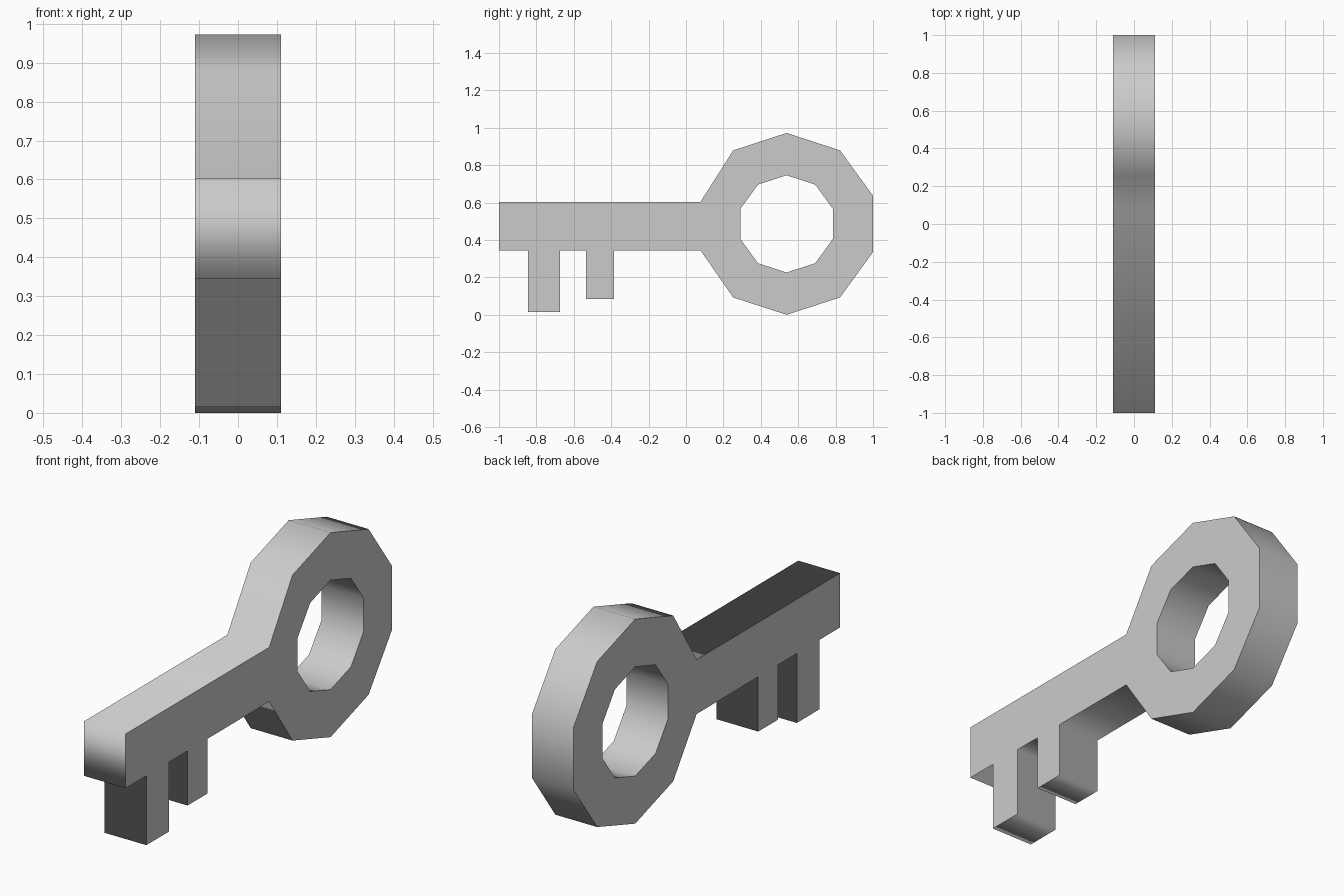
import bpy, bmesh
from math import sin, cos, radians

if "Cube" in bpy.data.objects:
    bpy.data.objects.remove(bpy.data.objects["Cube"])

HALF_THICK = 0.11
BOW = (0.538, 0.486)          # centre of the ring (y, z)
TOP, BOTTOM = 0.603, 0.345    # shaft heights


def decagon(radius, steps):
    return [(BOW[0] + radius * sin(radians(36 * i)),
             BOW[1] + radius * cos(radians(36 * i))) for i in steps]


def tooth(y0, y1, z):
    return [(y0, BOTTOM), (y0, z), (y1, z), (y1, BOTTOM)]


# Outline: ring (leaving its shaft side open), shaft and two teeth
outline = decagon(0.486, range(-1, 7))
outline += [(0.077, BOTTOM)]
outline += tooth(-0.385, -0.535, 0.085)
outline += tooth(-0.675, -0.845, 0.015)
outline += [(-1.0, BOTTOM), (-1.0, TOP), (0.077, TOP)]
hole = decagon(0.26, range(10))

# Filled, extruded profile
curve = bpy.data.curves.new("key", "CURVE")
curve.dimensions = "2D"
curve.fill_mode = "BOTH"
curve.extrude = HALF_THICK
for pts in (outline, hole):
    spline = curve.splines.new("POLY")
    spline.points.add(len(pts) - 1)
    for p, (y, z) in zip(spline.points, pts):
        p.co = (y, z, 0, 1)
    spline.use_cyclic_u = True

key = bpy.data.objects.new("key", curve)
bpy.context.collection.objects.link(key)
key.rotation_euler = (radians(90), 0, radians(90))
bpy.context.view_layer.objects.active = key
key.select_set(True)
bpy.ops.object.convert(target="MESH")
key = bpy.context.object
bpy.ops.object.transform_apply(location=False, rotation=True, scale=False)

# Weld, then smooth walls with crisp rims around the flat sides
bm = bmesh.new()
bm.from_mesh(key.data)
bmesh.ops.remove_doubles(bm, verts=bm.verts, dist=1e-4)
bmesh.ops.recalc_face_normals(bm, faces=bm.faces)
for f in bm.faces:
    f.smooth = abs(f.normal.x) < 0.5
for e in bm.edges:
    e.smooth = all(f.smooth for f in e.link_faces)
bm.to_mesh(key.data)
bm.free()
